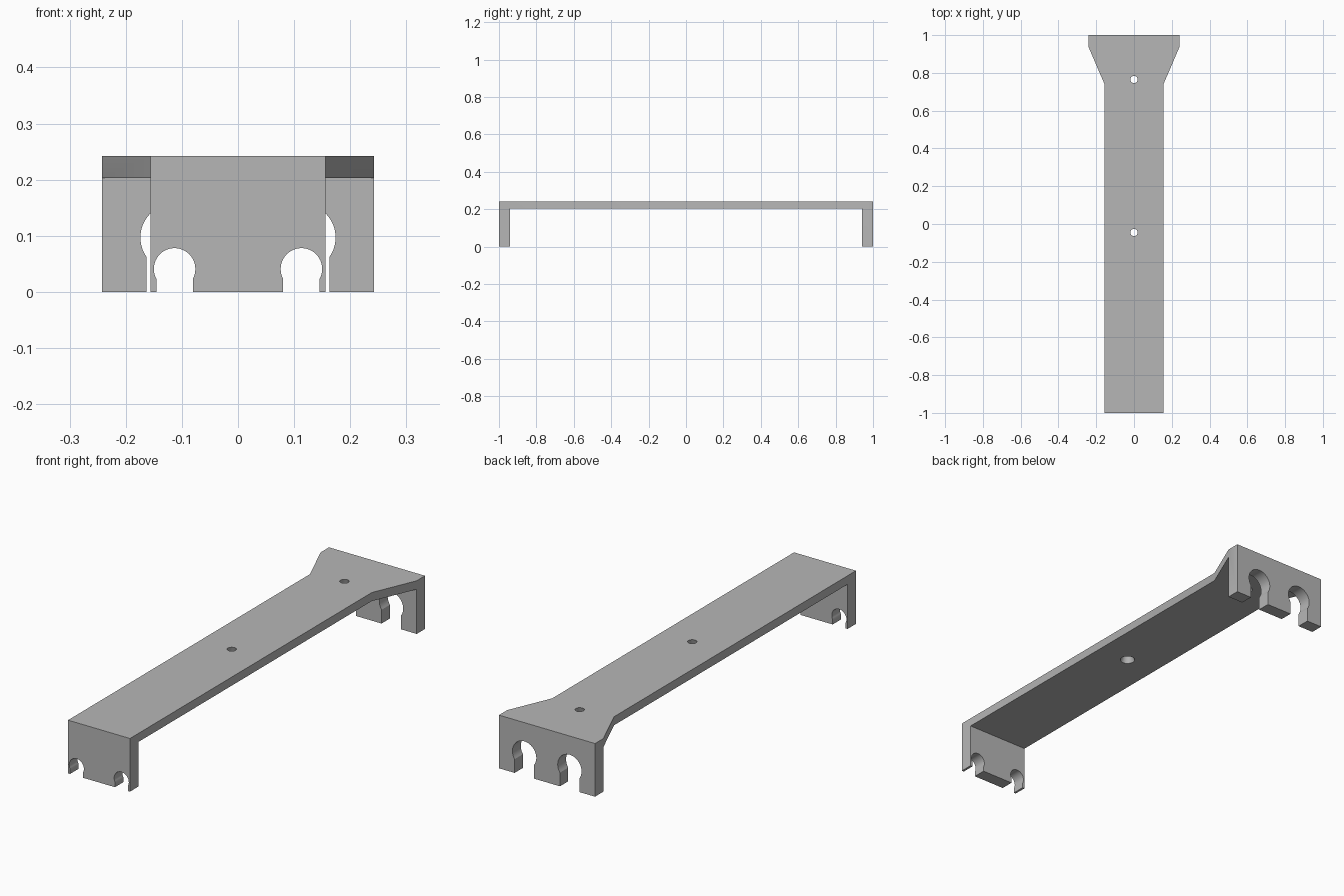
import bpy
import bmesh
from math import pi, sin, cos, acos

if "Cube" in bpy.data.objects:
    bpy.data.objects.remove(bpy.data.objects["Cube"], do_unlink=True)

HEIGHT, UNDERSIDE, LEG = 0.242, 0.203, 0.06
NARROW, WIDE = 0.156, 0.242

grey = bpy.data.materials.new("plain grey")
grey.use_nodes = True
colour = (0.47, 0.47, 0.47, 1)
grey.diffuse_color = colour
grey.node_tree.nodes["Principled BSDF"].inputs["Base Color"].default_value = colour


def add_object(name, bm):
    bmesh.ops.recalc_face_normals(bm, faces=bm.faces)
    mesh = bpy.data.meshes.new(name)
    bm.to_mesh(mesh)
    bm.free()
    mesh.materials.append(grey)
    obj = bpy.data.objects.new(name, mesh)
    bpy.context.collection.objects.link(obj)
    return obj


def prism(name, points, place, start, end):
    """Extrude a 2D outline; place(a, b, depth) maps it into space."""
    bm = bmesh.new()
    face = bm.faces.new([bm.verts.new(place(a, b, start)) for a, b in points])
    new = bmesh.ops.extrude_face_region(bm, geom=[face])["geom"]
    for v in new:
        if isinstance(v, bmesh.types.BMVert):
            index = [p for p in v.link_edges]
    shift = [e - s for s, e in zip(place(0, 0, start), place(0, 0, end))]
    bmesh.ops.translate(bm, vec=shift, verts=[v for v in new if isinstance(v, bmesh.types.BMVert)])
    return add_object(name, bm)


def along_x(a, b, d):
    return (d, a, b)


def along_y(a, b, d):
    return (a, d, b)


def along_z(a, b, d):
    return (a, b, d)


def keyhole(cx, cz, radius, half_slot, steps=32):
    """Round clip opening with a narrower slot running out of the bottom."""
    sweep = pi - acos((radius**2 - half_slot**2) ** 0.5 / radius)
    arc = [-sweep + 2 * sweep * i / steps for i in range(steps + 1)]
    outline = [(cx + radius * sin(t), cz + radius * cos(t)) for t in arc]
    return outline + [(cx + half_slot, -0.05), (cx - half_slot, -0.05)]


# Bridge-shaped body: top plate with a leg at each end
inner = 1 - LEG
body = prism("bracket_body", [(-1, 0), (-1, HEIGHT), (1, HEIGHT), (1, 0), (inner, 0),
                              (inner, UNDERSIDE), (-inner, UNDERSIDE), (-inner, 0)],
             along_x, -WIDE, WIDE)

cutters = []
for side in (-1, 1):
    # Side trim leaving the flared back end
    trim = [(NARROW, -1.1), (NARROW, 0.74), (WIDE, inner), (0.3, inner), (0.3, -1.1)]
    cutters.append(prism("side_trim", [(side * x, y) for x, y in trim], along_z, -0.1, 0.4))
    # Small clips in front leg, large clips in back leg
    cutters.append(prism("front_clip_cutter", keyhole(side * 0.113, 0.041, 0.037, 0.0325),
                         along_y, -1.1, -0.9))
    cutters.append(prism("back_clip_cutter", keyhole(side * 0.114, 0.097, 0.06, 0.049),
                         along_y, 0.9, 1.1))

# Tapered screw holes, wider underneath
for y in (-0.045, 0.765):
    bm = bmesh.new()
    bmesh.ops.create_cone(bm, cap_ends=True, segments=32, radius1=0.032, radius2=0.019,
                          depth=HEIGHT - UNDERSIDE + 0.002)
    bmesh.ops.translate(bm, vec=(0, y, (HEIGHT + UNDERSIDE) / 2), verts=bm.verts)
    cutters.append(add_object("screw_hole_cutter", bm))

# Carve the body
bpy.context.view_layer.objects.active = body
body.select_set(True)
for cutter in cutters:
    mod = body.modifiers.new("cut", "BOOLEAN")
    mod.operation = "DIFFERENCE"
    mod.solver = "EXACT"
    mod.object = cutter
    bpy.ops.object.modifier_apply(modifier=mod.name)
    bpy.data.objects.remove(cutter, do_unlink=True)
bpy.ops.object.shade_smooth_by_angle()
